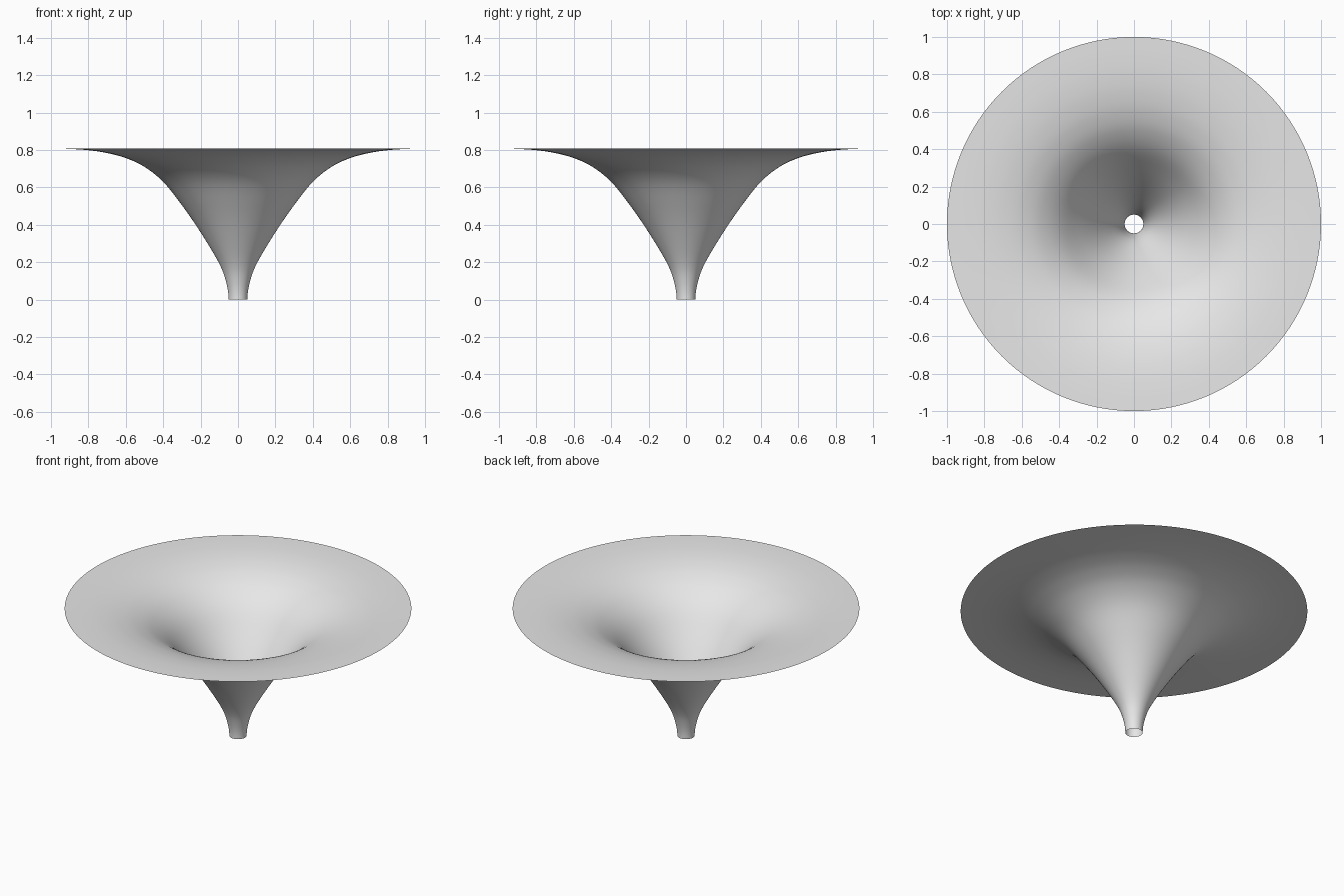
import bpy
import bmesh
import math
from mathutils import Vector

SEGMENTS = 128
STEPS = 6

cube = bpy.data.objects.get("Cube")
if cube:
    bpy.data.objects.remove(cube, do_unlink=True)

# Plain grey material
grey = bpy.data.materials.new("light_grey")
grey.use_nodes = True
colour = (0.8, 0.8, 0.8, 1)
grey.diffuse_color = colour
grey.node_tree.nodes["Principled BSDF"].inputs["Base Color"].default_value = colour

# Flared profile as radius and height, from the spout to the rim
PROFILE = [(0.05, 0), (0.065, 0.1), (0.104, 0.2), (0.2, 0.36), (0.3, 0.505),
           (0.4, 0.63), (0.5, 0.71), (0.6, 0.757), (0.7, 0.784),
           (0.8, 0.799), (0.9, 0.806), (1, 0.809)]


def smooth_path(points, steps):
    """Pass a smooth spline through the points."""
    pts = [Vector(p) for p in points]
    pts = [2 * pts[0] - pts[1]] + pts + [2 * pts[-1] - pts[-2]]
    pts[0].x = pts[2].x  # the spout starts vertical
    path = []
    for a, b, c, d in zip(pts, pts[1:], pts[2:], pts[3:]):
        for i in range(steps):
            t = i / steps
            path.append(0.5 * (2 * b + (c - a) * t
                               + (2 * a - 5 * b + 4 * c - d) * t ** 2
                               + (3 * b - a - 3 * c + d) * t ** 3))
    path.append(pts[-2])
    return path


# Open funnel, a single sheet revolved about the vertical axis
bm = bmesh.new()
rings = []
for r, z in smooth_path(PROFILE, STEPS):
    angles = [math.tau * i / SEGMENTS for i in range(SEGMENTS)]
    rings.append([bm.verts.new((r * math.cos(a), r * math.sin(a), z)) for a in angles])
for inner, outer in zip(rings, rings[1:]):
    for i in range(SEGMENTS):
        j = (i + 1) % SEGMENTS
        face = bm.faces.new((inner[i], outer[i], outer[j], inner[j]))
        face.smooth = True
mesh = bpy.data.meshes.new("funnel")
bm.to_mesh(mesh)
bm.free()
mesh.materials.append(grey)
funnel = bpy.data.objects.new("funnel", mesh)
bpy.context.collection.objects.link(funnel)
